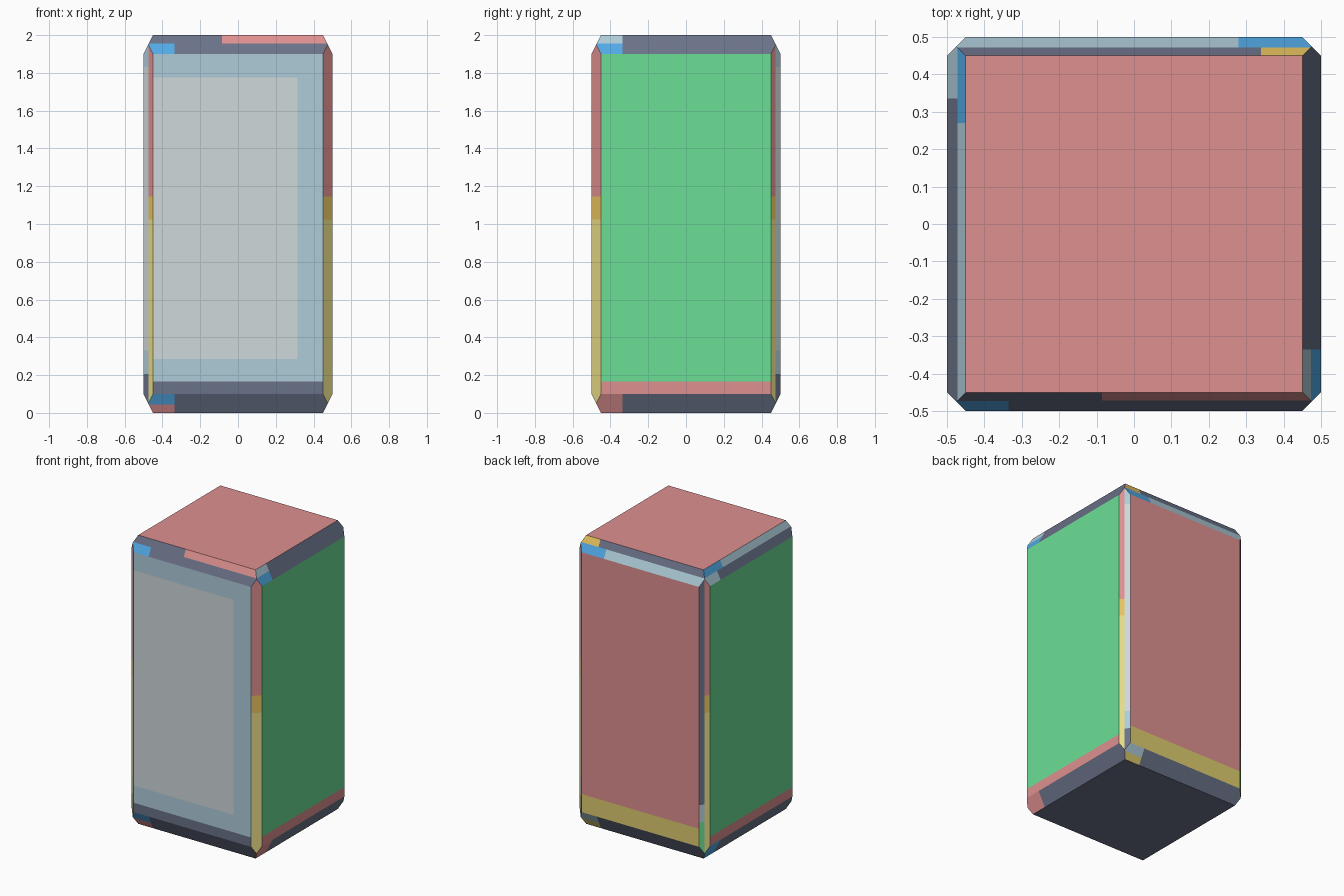
import bpy, bmesh
from mathutils import Vector

if "Cube" in bpy.data.objects:
    bpy.data.objects.remove(bpy.data.objects["Cube"])

PALETTE = {
    "slate": (106, 114, 136), "soft_red": (222, 144, 144), "green": (108, 223, 150),
    "pale_blue": (175, 204, 217), "light_grey": (207, 216, 218), "blue": (82, 170, 230),
    "pale_yellow": (240, 228, 140), "gold": (233, 196, 96), "mid_yellow": (222, 204, 112),
}


def linear(c):
    c /= 255
    return c / 12.92 if c < 0.04045 else ((c + 0.055) / 1.055) ** 2.4


mesh = bpy.data.meshes.new("chamfered_block")
block = bpy.data.objects.new("chamfered_block", mesh)
bpy.context.collection.objects.link(block)
for name, rgb in PALETTE.items():
    mat = bpy.data.materials.new(name)
    mat.diffuse_color = (*[linear(c) for c in rgb], 1)
    mat.use_nodes = True
    mat.node_tree.nodes["Principled BSDF"].inputs["Base Color"].default_value = mat.diffuse_color
    mesh.materials.append(mat)
INDEX = {n: i for i, n in enumerate(PALETTE)}

# Block: hull of the six inset faces and the eight mitred corners
bm = bmesh.new()
for sx in (-1, 1):
    for sy in (-1, 1):
        for sz in (-1, 1):
            for p in ((.5, .45, .45), (.45, .5, .45), (.45, .45, .5), (.475, .475, .475)):
                bm.verts.new((sx * p[0], sy * p[1], 1 + 2 * sz * p[2]))
bmesh.ops.convex_hull(bm, input=bm.verts[:])
bmesh.ops.dissolve_limit(bm, angle_limit=0.02, verts=bm.verts[:], edges=bm.edges[:])
bmesh.ops.recalc_face_normals(bm, faces=bm.faces[:])


def side_faces(side):
    """Faces whose normal points to the given side, e.g. (0, -1, 1) = front top chamfer."""
    found = []
    for f in bm.faces:
        f.normal_update()
        if tuple((n > .2) - (n < -.2) for n in f.normal) == side:
            found.append(f)
    return found


def paint(side, colour, **limits):
    """Cut a side along the limits and colour the faces inside them."""
    for axis, bounds in limits.items():
        i = "xyz".index(axis)
        for b in bounds:
            if b is None:
                continue
            co, no = Vector(), Vector()
            co[i], no[i] = b, 1
            faces = side_faces(side)
            geom = set(faces)
            for f in faces:
                geom.update(f.edges)
                geom.update(f.verts)
            bmesh.ops.bisect_plane(bm, geom=list(geom), dist=1e-5, plane_co=co, plane_no=no)
    for f in side_faces(side):
        c = f.calc_center_median()
        inside = True
        for axis, (lo, hi) in limits.items():
            v = c["xyz".index(axis)]
            inside &= (lo is None or v > lo) and (hi is None or v < hi)
        if inside:
            f.material_index = INDEX[colour]


# Main faces (everything starts slate, including the underside)
paint((0, 0, 1), "soft_red")
paint((0, -1, 0), "pale_blue", z=(.165, None))
paint((0, -1, 0), "light_grey", x=(None, .315), z=(.285, 1.775))
for s in (-1, 1):
    paint((s, 0, 0), "green", z=(.165, None))
    paint((s, 0, 0), "soft_red", z=(None, .165))
paint((0, 1, 0), "soft_red", z=(.225, None))
paint((0, 1, 0), "mid_yellow", z=(None, .225))

# Upright corner strips: red over gold over yellow
for sx in (-1, 1):
    for sy in (-1, 1):
        paint((sx, sy, 0), "soft_red", z=(1.145, None))
        paint((sx, sy, 0), "gold", z=(1.025, 1.145))
        paint((sx, sy, 0), "pale_yellow", z=(None, 1.025))
# Outer halves of three strips
for side, half in (((-1, -1, 0), {"x": (None, -.475)}), ((1, 1, 0), {"y": (.475, None)})):
    paint(side, "pale_blue", **half)
    paint(side, "light_grey", z=(.33, 1.83), **half)
    paint(side, "slate", z=(None, .205), **half)
back_half = {"y": (.475, None)}
paint((-1, 1, 0), "slate", **back_half)
paint((-1, 1, 0), "pale_blue", z=(.27, .39), **back_half)
paint((-1, 1, 0), "green", z=(None, .27), **back_half)

# Top chamfers, split into outer (lower) and inner (upper) halves
MID = 1.955
paint((0, -1, 1), "blue", x=(None, -.335), z=(None, MID))
paint((0, -1, 1), "soft_red", x=(-.085, None), z=(MID, None))
paint((1, 0, 1), "blue", y=(None, -.335), z=(None, MID))
paint((1, 0, 1), "pale_blue", y=(None, -.335), z=(MID, None))
paint((0, 1, 1), "pale_blue", x=(None, .28), z=(None, MID))
paint((0, 1, 1), "blue", x=(.28, None), z=(None, MID))
paint((0, 1, 1), "gold", x=(.34, None), z=(MID, None))
paint((-1, 0, 1), "pale_blue", y=(.335, None), z=(None, MID))
paint((-1, 0, 1), "pale_blue", y=(None, .27), z=(MID, None))
paint((-1, 0, 1), "blue", y=(.27, None), z=(MID, None))

# Bottom chamfers
LOW = .045
paint((0, -1, -1), "blue", x=(None, -.335), z=(LOW, None))
paint((0, -1, -1), "soft_red", x=(None, -.335), z=(None, LOW))
paint((1, 0, -1), "soft_red", y=(None, -.335))
paint((0, 1, -1), "pale_blue", x=(.335, None), z=(LOW, None))
paint((0, 1, -1), "mid_yellow", x=(.335, None), z=(None, LOW))
paint((-1, 0, -1), "blue", y=(.335, None))

bm.to_mesh(mesh)
bm.free()
